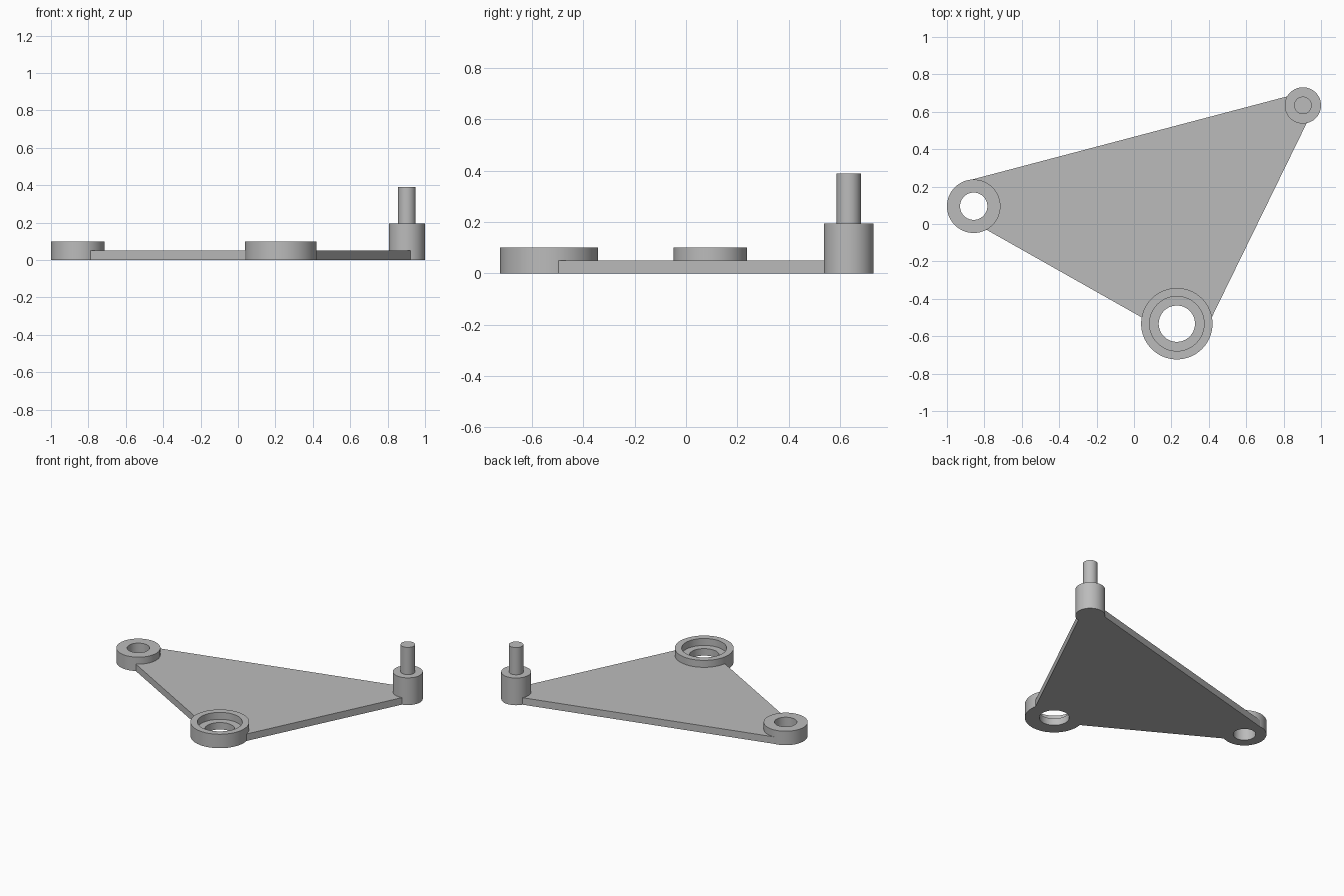
import bpy
import bmesh
from math import radians, cos, sin, pi
from mathutils import Vector

cube = bpy.data.objects.get("Cube")
if cube:
    bpy.data.objects.remove(cube, do_unlink=True)

grey = bpy.data.materials.new("plain grey")
grey.use_nodes = True
colour = (0.5, 0.5, 0.5, 1)
grey.diffuse_color = colour
grey.node_tree.nodes["Principled BSDF"].inputs["Base Color"].default_value = colour


def finish(bm, name, location=(0, 0, 0)):
    bmesh.ops.recalc_face_normals(bm, faces=bm.faces)
    mesh = bpy.data.meshes.new(name)
    bm.to_mesh(mesh)
    bm.free()
    mesh.materials.append(grey)
    obj = bpy.data.objects.new(name, mesh)
    obj.location = location
    bpy.context.collection.objects.link(obj)
    bpy.ops.object.select_all(action='DESELECT')
    obj.select_set(True)
    bpy.context.view_layer.objects.active = obj
    bpy.ops.object.shade_smooth_by_angle(angle=radians(30))


def lathe(name, centre, profile, closed):
    """Spin (radius, height) points around a vertical axis."""
    bm = bmesh.new()
    verts = [bm.verts.new((r, 0, z)) for r, z in profile]
    pairs = list(zip(verts, verts[1:]))
    if closed:
        pairs.append((verts[-1], verts[0]))
    edges = [bm.edges.new(p) for p in pairs]
    bmesh.ops.spin(bm, geom=verts + edges, cent=(0, 0, 0), axis=(0, 0, 1),
                   angle=2 * pi, steps=64)
    bmesh.ops.remove_doubles(bm, verts=bm.verts, dist=0.0001)
    finish(bm, name, (*centre, 0))


left_c, front_c, pin_c = (-0.857, 0.095), (0.229, -0.533), (0.903, 0.634)
left_r, front_r, pin_r = 0.143, 0.191, 0.097
plate_z, boss_z = 0.05, 0.1

# Ring with a plain through hole
lathe("side_ring", left_c,
      [(0.073, 0), (left_r, 0), (left_r, boss_z), (0.073, boss_z)], True)

# Ring with a counterbored hole
lathe("bearing_ring", front_c,
      [(0.097, 0), (front_r, 0), (front_r, boss_z), (0.146, boss_z),
       (0.146, plate_z), (0.097, plate_z)], True)

# Stepped post
lathe("stepped_post", pin_c,
      [(0, 0), (pin_r, 0), (pin_r, 0.195), (0.047, 0.195), (0.047, 0.39), (0, 0.39)], False)

# Web plate, its corners scooped to fit around the rings and post
corners = [(left_c, left_r, 100, -62), (front_c, front_r, 170, 10),
           (pin_c, pin_r, 283, 149)]
steps = 24
bm = bmesh.new()
outline = []
for (cx, cy), r, start, end in corners:
    for i in range(steps + 1):
        a = radians(start + (end - start) * i / steps)
        outline.append(bm.verts.new((cx + (r - 0.002) * cos(a), cy + (r - 0.002) * sin(a), 0)))
base = bm.faces.new(outline)
top = bmesh.ops.extrude_face_region(bm, geom=[base])["geom"]
bmesh.ops.translate(bm, vec=Vector((0, 0, plate_z)),
                    verts=[g for g in top if isinstance(g, bmesh.types.BMVert)])
finish(bm, "web_plate")
